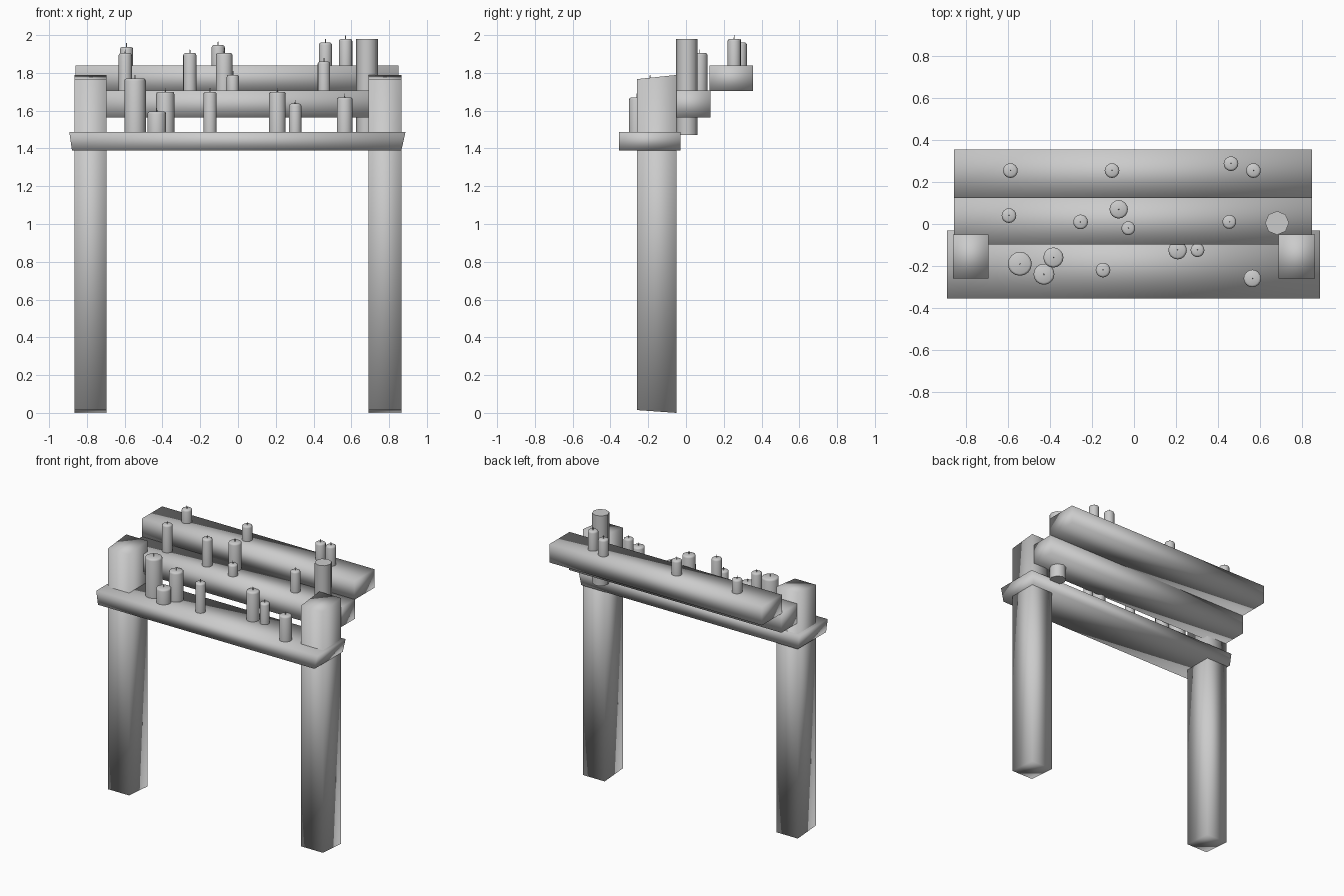
import bpy, bmesh, math

if "Cube" in bpy.data.objects:
    bpy.data.objects.remove(bpy.data.objects["Cube"])


def make_object(name, bm):
    bmesh.ops.recalc_face_normals(bm, faces=bm.faces)
    for f in bm.faces:
        f.smooth = True
    me = bpy.data.meshes.new(name)
    bm.to_mesh(me)
    bm.free()
    ob = bpy.data.objects.new(name, me)
    bpy.context.collection.objects.link(ob)
    return ob


def block(name, x, y, z, tweak=None):
    """Box between the given (min, max) ranges; tweak adjusts its corners."""
    bm = bmesh.new()
    bmesh.ops.create_cube(bm, size=1)
    for v in bm.verts:
        side = [c > 0 for c in v.co]
        v.co = (x[side[0]], y[side[1]], z[side[2]])
        if tweak:
            tweak(v.co, *side)
    return make_object(name, bm)


def lathe(name, x, y, z, profile, sides):
    """Closed turned solid; the profile runs from bottom to top."""
    bm = bmesh.new()
    rings = []
    for r, h in profile:
        rings.append([bm.verts.new((x + r * math.cos(2 * math.pi * i / sides),
                                    y + r * math.sin(2 * math.pi * i / sides),
                                    z + h)) for i in range(sides)])
    for a, b in zip(rings, rings[1:]):
        for i in range(sides):
            j = (i + 1) % sides
            bm.faces.new((a[i], a[j], b[j], b[i]))
    bm.faces.new(rings[0])
    bm.faces.new(rings[-1])
    ob = make_object(name, bm)
    ob.data.set_sharp_from_angle(angle=math.radians(50))
    return ob


# Posts with slightly sloping ends
def slope_post(co, right, back, top):
    if top:
        co.z += 0.022 if back else 0
    else:
        co.z -= 0.015 if back else 0


for label, x in (("left", (-0.865, -0.695)), ("right", (0.69, 0.865))):
    block(label + "_post", x, (-0.26, -0.05), (0.015, 1.767), slope_post)


# Front shelf with ends that lean inward underneath
def lean_ends(co, right, back, top):
    if not top:
        co.x += -0.022 if right else 0.014


block("front_shelf", (-0.893, 0.887), (-0.355, -0.03), (1.39, 1.488), lean_ends)

# Stepped rear beams
block("middle_beam", (-0.86, 0.85), (-0.097, 0.13), (1.565, 1.708))
block("back_beam", (-0.86, 0.85), (0.125, 0.355), (1.705, 1.84))

# Candles per level: x, y, radius, top height
levels = {
    "front": (1.485, [(-0.545, -0.19, 0.057, 1.77), (-0.43, -0.24, 0.05, 1.595),
                      (-0.385, -0.16, 0.048, 1.70), (-0.148, -0.22, 0.035, 1.70),
                      (0.208, -0.125, 0.044, 1.70), (0.303, -0.125, 0.033, 1.637),
                      (0.565, -0.26, 0.042, 1.67)]),
    "middle": (1.705, [(-0.597, 0.04, 0.035, 1.905), (-0.255, 0.01, 0.035, 1.905),
                       (-0.073, 0.07, 0.044, 1.905), (-0.027, -0.02, 0.033, 1.79),
                       (0.455, 0.01, 0.033, 1.86)]),
    "back": (1.835, [(-0.59, 0.255, 0.035, 1.937), (-0.105, 0.255, 0.035, 1.947),
                     (0.463, 0.288, 0.035, 1.96), (0.57, 0.255, 0.035, 1.98)]),
}
for level, (base, candles) in levels.items():
    for n, (x, y, r, top) in enumerate(candles, 1):
        h = top - base
        lathe(f"{level}_candle_{n}", x, y, base,
              [(r, 0), (r, h - 0.012), (r - 0.003, h - 0.004), (r - 0.01, h)], 16)
        lathe(f"{level}_wick_{n}", x, y, top - 0.003, [(0.003, 0), (0.002, 0.023)], 6)

# Large octagonal peg through the middle beam
lathe("tall_peg", 0.683, 0.005, 1.47, [(0.057, 0), (0.057, 0.51)], 8)
